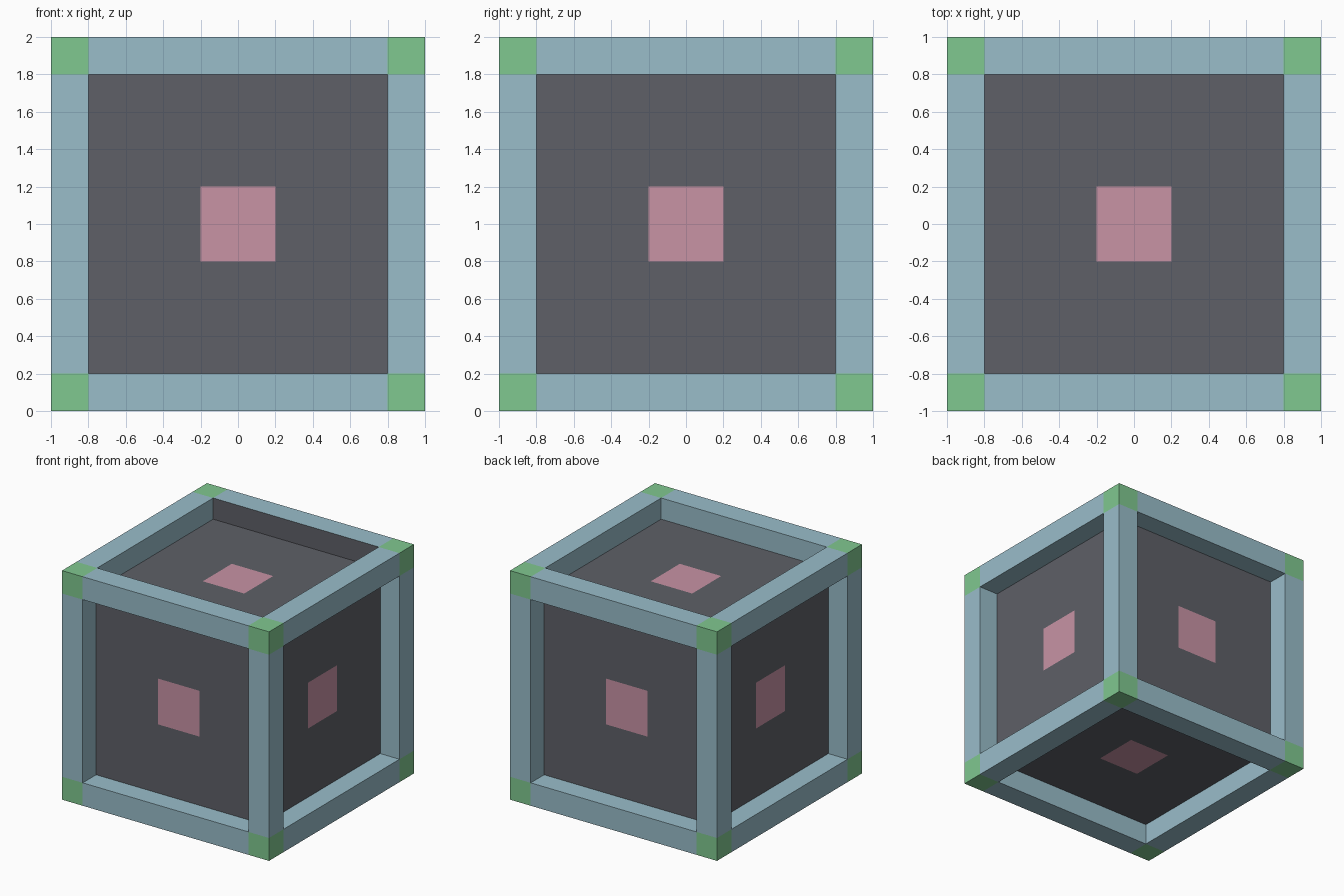
import bpy, bmesh
from itertools import product
from mathutils import Vector

if "Cube" in bpy.data.objects:
    bpy.data.objects.remove(bpy.data.objects["Cube"])

CENTRE = Vector((0, 0, 1))
EDGE = 0.9      # centre line of the frame
BAR = 0.2       # frame thickness
CORE = 0.815    # half size of the recessed panels
PATCH = 0.2     # half size of the pink squares


def material(name, rgb):
    m = bpy.data.materials.new(name)
    m.diffuse_color = (*rgb, 1)
    m.use_nodes = True
    m.node_tree.nodes["Principled BSDF"].inputs["Base Color"].default_value = m.diffuse_color
    return m


teal = material("frame_blue", (0.32, 0.51, 0.59))
green = material("corner_green", (0.216, 0.578, 0.279))
pink = material("patch_pink", (0.578, 0.292, 0.376))
dark = material("panel_grey", (0.112, 0.117, 0.136))


def box(name, centre, size, mats, edit=None):
    bm = bmesh.new()
    bmesh.ops.create_cube(bm, size=1)
    bmesh.ops.scale(bm, vec=size, verts=bm.verts)
    bm.normal_update()
    if edit:
        edit(bm)
    mesh = bpy.data.meshes.new(name)
    bm.to_mesh(mesh)
    bm.free()
    for m in mats:
        mesh.materials.append(m)
    obj = bpy.data.objects.new(name, mesh)
    obj.location = CENTRE + Vector(centre)
    bpy.context.collection.objects.link(obj)
    return obj


# Green corner blocks
for s in product((-1, 1), repeat=3):
    box("corner_block", Vector(s) * EDGE, (BAR,) * 3, [green])


# The top back bar has a dark inner wall facing forward
def darken_front(bm):
    for f in bm.faces:
        if f.normal.y < -0.9:
            f.material_index = 1


# Blue bars along each axis
for axis, a, b in product(range(3), (-1, 1), (-1, 1)):
    centre = [a * EDGE, b * EDGE]
    centre.insert(axis, 0)
    size = [BAR] * 3
    size[axis] = 2 * EDGE - BAR
    top_back = axis == 0 and a > 0 and b > 0
    box("top_back_bar" if top_back else "frame_bar", centre, size,
        [teal, dark], darken_front if top_back else None)


# Recessed panels with a flush pink square in the middle of each side
def cut_patches(bm):
    for axis, s in product(range(3), (-1, 1)):
        normal = Vector((0, 0, 0))
        normal[axis] = 1
        bmesh.ops.bisect_plane(bm, geom=bm.verts[:] + bm.edges[:] + bm.faces[:],
                               plane_co=normal * s * PATCH, plane_no=normal)
    for f in bm.faces:
        c = f.calc_center_median()
        if sum(abs(v) < 0.01 for v in c) == 2:
            f.material_index = 1


box("recessed_panels", (0, 0, 0), (2 * CORE,) * 3, [dark, pink], cut_patches)
